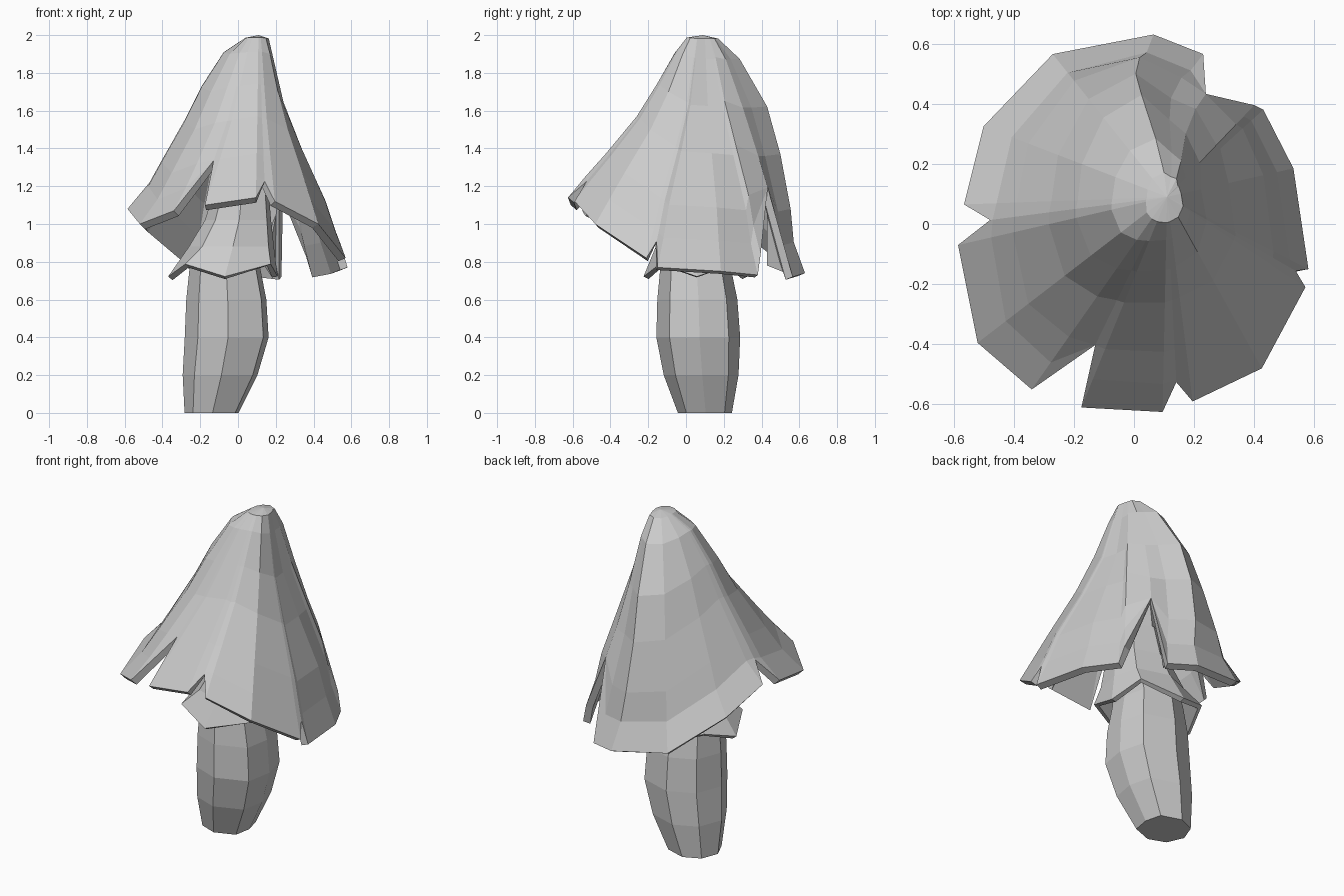
import bpy, bmesh, math

cube = bpy.data.objects.get("Cube")
if cube:
    bpy.data.objects.remove(cube, do_unlink=True)

grey = bpy.data.materials.new("plain_grey")
grey.use_nodes = True
grey.diffuse_color = (0.6, 0.6, 0.6, 1)
grey.node_tree.nodes["Principled BSDF"].inputs["Base Color"].default_value = (0.6, 0.6, 0.6, 1)


def loft(name, rings, top=None, closed=False, thickness=0.0):
    """Skin rings from top to bottom, each ring counter-clockwise from above."""
    bm = bmesh.new()
    rows = [[bm.verts.new(p) for p in ring] for ring in rings]
    n = len(rows[0])
    for a, b in zip(rows, rows[1:]):
        for j in range(n):
            k = (j + 1) % n
            bm.faces.new((a[j], b[j], b[k], a[k]))
    if top:
        tip = bm.verts.new(top)
        for j in range(n):
            bm.faces.new((tip, rows[0][j], rows[0][(j + 1) % n]))
    if closed:
        bm.faces.new(rows[0])
        bm.faces.new(rows[-1][::-1])
    bmesh.ops.remove_doubles(bm, verts=bm.verts, dist=0.0005)
    mesh = bpy.data.meshes.new(name)
    bm.to_mesh(mesh)
    bm.free()
    mesh.materials.append(grey)
    obj = bpy.data.objects.new(name, mesh)
    bpy.context.collection.objects.link(obj)
    if thickness:
        mod = obj.modifiers.new("thickness", 'SOLIDIFY')
        mod.thickness = thickness
        mod.offset = -1
    return obj


def ring(cx, cy, z, rx, ry, sides=8, turn=0.03, wave=0.0):
    pts = []
    for i in range(sides):
        a = turn + math.tau * i / sides
        c = math.cos(a)
        if c > 0:              # the left side is squarer
            c = min(1.2 * c, 1)
        pts.append((cx + rx * c, cy + ry * math.sin(a), z + wave * (-1) ** i))
    return pts


# Stem: a bent, bulging eight-sided column
stem = [(0.04, 0.07, 1.45, 0.10), (0.02, 0.06, 1.1, 0.13), (-0.07, 0.05, 0.78, 0.185),
        (-0.062, 0.06, 0.6, 0.212), (-0.06, 0.065, 0.4, 0.222),
        (-0.095, 0.08, 0.2, 0.198), (-0.14, 0.1, 0, 0.143)]
loft("stem", [ring(x, y, z, r, r) for x, y, z, r in stem], closed=True)

# Ring skirt around the upper stem
loft("stem_skirt", [ring(0.02, 0.05, 1.2, 0.14, 0.14),
                    ring(0.0, 0.05, 1.02, 0.175, 0.17),
                    ring(-0.035, 0.05, 0.88, 0.225, 0.21),
                    ring(-0.08, 0.05, 0.755, 0.29, 0.275, wave=-0.033)], thickness=0.03)

# Cap: rim columns (x, y, z, cut); a cut below 1 ends the column early as a slit
apex = (0.11, 0.09, 2.0)
rim = [
    (-0.22, -0.59, 1.09, 0.73),                                   # slit
    (-0.175, -0.61, 1.10, 1), (0.095, -0.625, 1.14, 1),           # front flap
    (0.145, -0.61, 1.12, 0.88),                                   # slit
    (0.195, -0.59, 1.12, 1), (0.425, -0.48, 1.0, 1), (0.57, -0.21, 0.82, 1),
    (0.58, -0.18, 0.8, 0.91),                                     # slit
    (0.58, -0.15, 0.77, 1), (0.53, 0.185, 0.75, 1), (0.43, 0.38, 0.73, 1),
    (0.4, 0.395, 0.84, 1),
    (0.375, 0.56, 0.72, 0.63),                                    # slit
    (0.23, 0.565, 0.72, 1), (0.065, 0.63, 0.74, 1),
    (-0.27, 0.565, 0.79, 1), (-0.5, 0.325, 0.98, 1), (-0.565, 0.065, 1.1, 1),
    (-0.58, 0.0, 1.1, 0.88),                                      # slit
    (-0.585, -0.07, 1.08, 1), (-0.52, -0.395, 1.0, 1), (-0.34, -0.55, 1.07, 1),
]
# Outward reach at each drop, for the four sides of the cap
drops = [0, 0.015, 0.1, 0.3, 0.5, 0.73, 0.87, 1]
reach = {
    "front": [0, 0.12, 0.2, 0.34, 0.49, 0.72, 0.87, 1],
    "left": [0, 0.11, 0.15, 0.26, 0.48, 0.76, 0.87, 1],
    "back": [0, 0.15, 0.36, 0.63, 0.76, 0.86, 0.89, 1],
    "right": [0, 0.1, 0.27, 0.44, 0.57, 0.74, 0.84, 1],
}


def sample(table, g):
    for i in range(1, len(drops)):
        if g <= drops[i]:
            t = (g - drops[i - 1]) / (drops[i] - drops[i - 1])
            return table[i - 1] + t * (table[i] - table[i - 1])
    return table[-1]


def cap_point(column, drop):
    x, y, z, cut = column
    g = min(drop, cut)
    dx, dy = x - apex[0], y - apex[1]
    w = dx * dx / (dx * dx + dy * dy)
    if dx > 0 and dy > 0:      # the back left quarter hangs closer in
        w = math.sqrt(w)
    side = reach["left" if dx > 0 else "right"]
    face = reach["back" if dy > 0 else "front"]
    f = w * sample(side, g) + (1 - w) * sample(face, g)
    px = apex[0] + dx * f
    if dy > 0.4 and abs(dx) < 0.3:   # the back folds sway to the right
        px -= 0.07 * math.sin(math.pi * g)
    return (px, apex[1] + dy * f, apex[2] + (z - apex[2]) * g)


loft("cap", [[cap_point(c, g) for c in rim] for g in drops[1:]], top=apex, thickness=0.042)

# Inward fold of cloth beside the back slit
loft("cap_fold", [[(0.15, 0.43, 0.78), (0.225, 0.555, 0.73), (0.13, 0.46, 0.78)]],
     top=(0.23, 0.43, 1.2))
